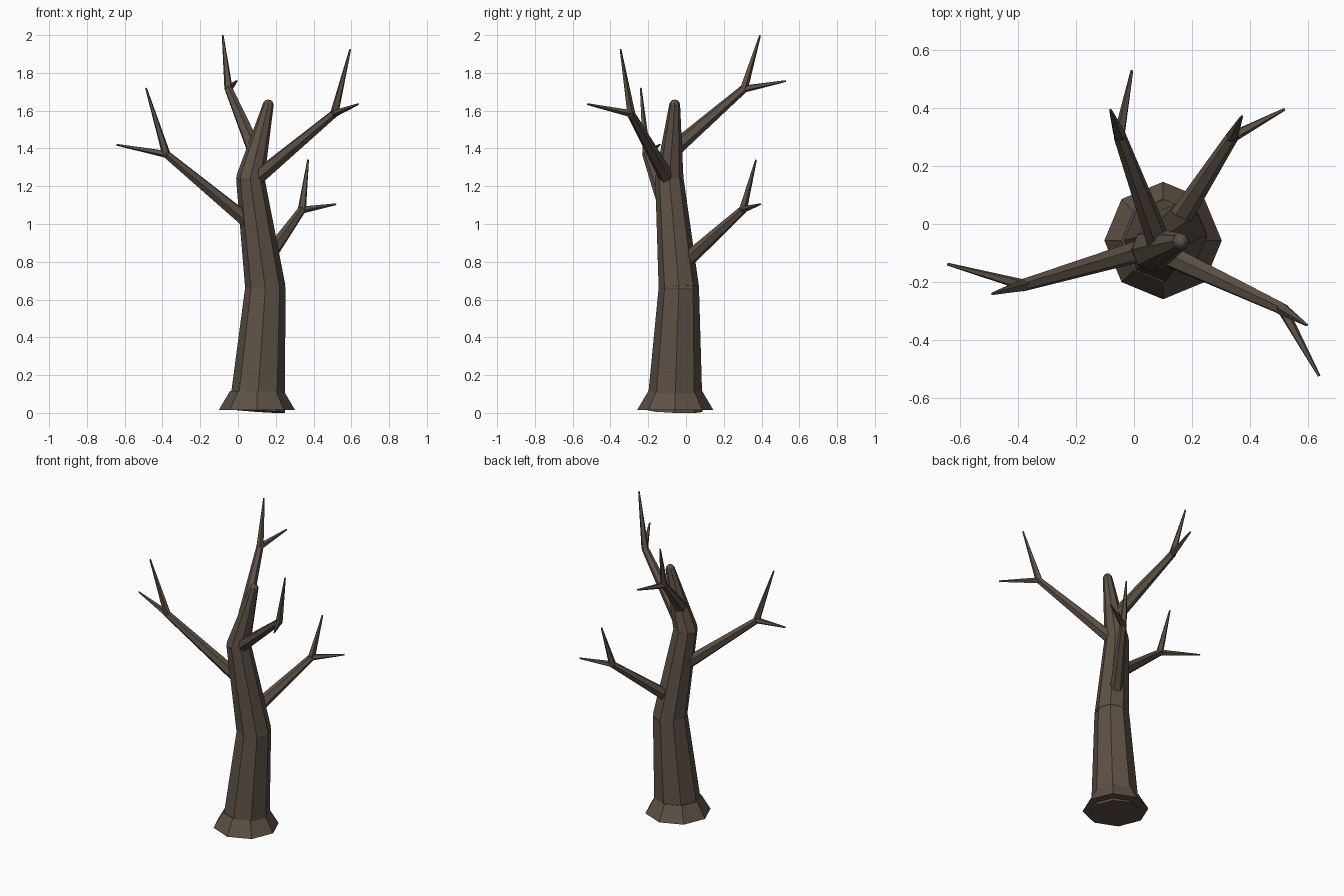
import bpy
from mathutils import Vector

if "Cube" in bpy.data.objects:
    bpy.data.objects.remove(bpy.data.objects["Cube"])

bark = bpy.data.materials.new("bark")
bark.diffuse_color = (0.11, 0.082, 0.06, 1)
bark.use_nodes = True
bark.node_tree.nodes["Principled BSDF"].inputs["Base Color"].default_value = bark.diffuse_color


def limb(name, a, b, r1, r2, sides):
    """Tapered flat-sided limb from point a to point b."""
    a, b = Vector(a), Vector(b)
    d = b - a
    bpy.ops.mesh.primitive_cone_add(vertices=sides, radius1=r1, radius2=r2,
                                    depth=d.length, location=(a + b) / 2)
    ob = bpy.context.object
    ob.rotation_euler = Vector((0, 0, 1)).rotation_difference(d).to_euler()
    ob.name = name
    ob.data.materials.append(bark)


def knot(name, p, r, seg=8, rings=6):
    """Faceted ball that fills a joint."""
    bpy.ops.mesh.primitive_uv_sphere_add(segments=seg, ring_count=rings,
                                         radius=r, location=p)
    ob = bpy.context.object
    ob.name = name
    ob.data.materials.append(bark)


# Root flare and bent trunk
limb("root_flare", (0.1, -0.057, 0.015), (0.1, -0.057, 0.115), 0.202, 0.143, 8)
trunk = [((0.1, -0.06, 0.01), 0.148), ((0.145, -0.038, 0.66), 0.107),
         ((0.065, -0.088, 1.24), 0.075), ((0.16, -0.06, 1.63), 0.029)]
for i in range(3):
    (a, r1), (b, r2) = trunk[i], trunk[i + 1]
    limb(f"trunk_{i + 1}", a, b, r1, r2, 8)
    knot(f"trunk_knot_{i + 1}", b, r2 * 1.0)

# Branches: start, fork, upright twig tip, outward twig tip
branches = {
    "left": ((0.08, -0.075, 0.99), (-0.38, -0.21, 1.37),
             (-0.487, -0.24, 1.72), (-0.642, -0.138, 1.42)),
    "right": ((0.09, -0.095, 1.235), (0.51, -0.292, 1.585),
              (0.594, -0.347, 1.925), (0.637, -0.523, 1.635)),
    "back": ((0.088, -0.07, 1.39), (-0.05, 0.305, 1.715),
             (-0.081, 0.392, 2.0), (-0.007, 0.528, 1.757)),
    "low": ((0.135, -0.015, 0.79), (0.338, 0.3, 1.075),
            (0.371, 0.37, 1.34), (0.518, 0.395, 1.105)),
}
for side, (start, fork, up, out) in branches.items():
    limb(f"{side}_branch", start, fork, 0.042, 0.022, 6)
    knot(f"{side}_fork_knot", fork, 0.022, 6, 4)
    limb(f"{side}_upright_twig", fork, up, 0.023, 0.005, 5)
    limb(f"{side}_outward_twig", fork, out, 0.02, 0.005, 5)
